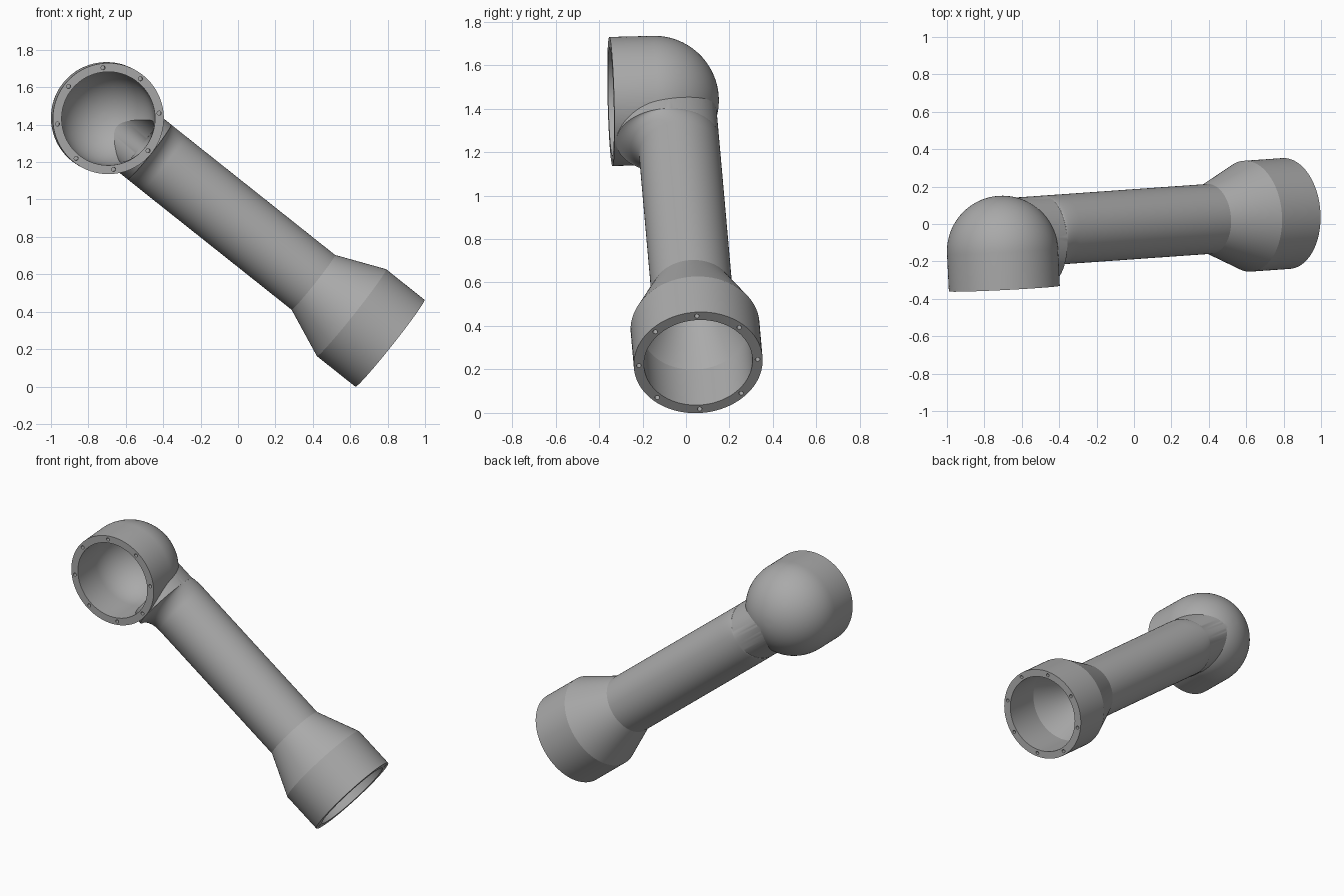
import bpy
import bmesh
import math
from mathutils import Vector

cube = bpy.data.objects.get("Cube")
if cube:
    bpy.data.objects.remove(cube, do_unlink=True)

# Shared dimensions and axes
SIDES = 96
HEAD_R, TUBE_R, WALL, FILLET = 0.297, 0.187, 0.047, 0.10
LENGTH = 1.945
arm_dir = Vector((0.78, 0.055, -0.62)).normalized()
head_dir = Vector((0.05, -1, -0.025))
head_dir = (head_dir - arm_dir * head_dir.dot(arm_dir)).normalized()
side_dir = arm_dir.cross(head_dir)
arm_start = Vector((-0.708, -0.051, 1.44))
dome_centre = arm_start + head_dir * 0.095
head_rim = dome_centre + head_dir * 0.2
arm_rim = arm_start + arm_dir * LENGTH

metal = bpy.data.materials.new("grey_metal")
metal.use_nodes = True
metal.diffuse_color = (0.4, 0.4, 0.4, 1)
metal.node_tree.nodes["Principled BSDF"].inputs["Base Color"].default_value = (0.4, 0.4, 0.4, 1)


def ellipse(bm, centre, u, v, ru, rv, sides=SIDES):
    turn = 2 * math.pi / sides
    return [bm.verts.new(centre + u * ru * math.cos(i * turn) + v * rv * math.sin(i * turn))
            for i in range(sides)]


def loft(bm, rings):
    """Bridge successive rings and cap both ends."""
    for a, b in zip(rings, rings[1:]):
        for i in range(len(a)):
            j = (i + 1) % len(a)
            bm.faces.new((a[i], a[j], b[j], b[i]))
    bm.faces.new(rings[0][::-1])
    bm.faces.new(rings[-1])


def finish(bm, name):
    bmesh.ops.recalc_face_normals(bm, faces=bm.faces)
    mesh = bpy.data.meshes.new(name)
    bm.to_mesh(mesh)
    bm.free()
    mesh.materials.append(metal)
    obj = bpy.data.objects.new(name, mesh)
    bpy.context.collection.objects.link(obj)
    return obj


def make_head(name, inset, extra):
    """Short cylinder closed by a dome at the back."""
    bm = bmesh.new()
    r = HEAD_R - inset
    steps = 24
    rings = []
    for k in range(1, steps + 1):
        a = math.pi / 2 * k / steps
        rings.append(ellipse(bm, dome_centre - head_dir * r * math.cos(a), side_dir, arm_dir,
                             r * math.sin(a), r * math.sin(a)))
    rings.append(ellipse(bm, head_rim + head_dir * extra, side_dir, arm_dir, r, r))
    loft(bm, rings)
    return finish(bm, name)


def make_arm(name, inset, extra):
    """Long tube, filleted towards the head opening, widening to the lower collar."""
    bm = bmesh.new()
    r, wide, blend = TUBE_R - inset, HEAD_R - inset, FILLET + inset
    rings = []

    def ring(s, radius, bulge=0):
        centre = arm_start + arm_dir * s + head_dir * bulge / 2
        rings.append(ellipse(bm, centre, head_dir, side_dir, radius + bulge / 2, radius))

    ring(0, r, blend)
    steps = 14
    for k in range(steps + 1):
        a = math.pi / 2 * k / steps
        ring(wide + blend * (1 - math.cos(a)), r, blend * (1 - math.sin(a)))
    ring(LENGTH - 0.524, r)
    ring(LENGTH - 0.263, wide)
    ring(LENGTH + extra, wide)
    loft(bm, rings)
    return finish(bm, name)


def make_bolt_holes(name):
    """Eight small blind holes in each rim."""
    bm = bmesh.new()
    across = Vector((1, 0, 0))
    for centre, axis, offset in ((head_rim, head_dir, 6), (arm_rim, arm_dir, 2)):
        ref = across if axis is head_dir else head_dir
        u = (ref - axis * ref.dot(axis)).normalized()
        v = u.cross(axis)
        for i in range(8):
            a = math.radians(i * 45 - offset)
            p = centre + (u * math.cos(a) + v * math.sin(a)) * (HEAD_R - WALL / 2)
            loft(bm, [ellipse(bm, p + axis * s, u, v, 0.011, 0.011, 16) for s in (-0.04, 0.02)])
    return finish(bm, name)


# Outer body, then hollow it out and drill the rims
body = make_head("elbow_pipe", 0, 0)
tools = [(make_arm("arm_tube", 0, 0), 'UNION'),
         (make_head("head_bore", WALL, 0.05), 'DIFFERENCE'),
         (make_arm("arm_bore", WALL, 0.05), 'DIFFERENCE'),
         (make_bolt_holes("bolt_holes"), 'DIFFERENCE')]
bpy.ops.object.select_all(action='DESELECT')
body.select_set(True)
bpy.context.view_layer.objects.active = body
for tool, operation in tools:
    mod = body.modifiers.new(tool.name, 'BOOLEAN')
    mod.operation = operation
    mod.solver = 'EXACT'
    mod.object = tool
    bpy.ops.object.modifier_apply(modifier=mod.name)
    bpy.data.objects.remove(tool, do_unlink=True)
bpy.ops.object.shade_smooth_by_angle(angle=math.radians(20))
